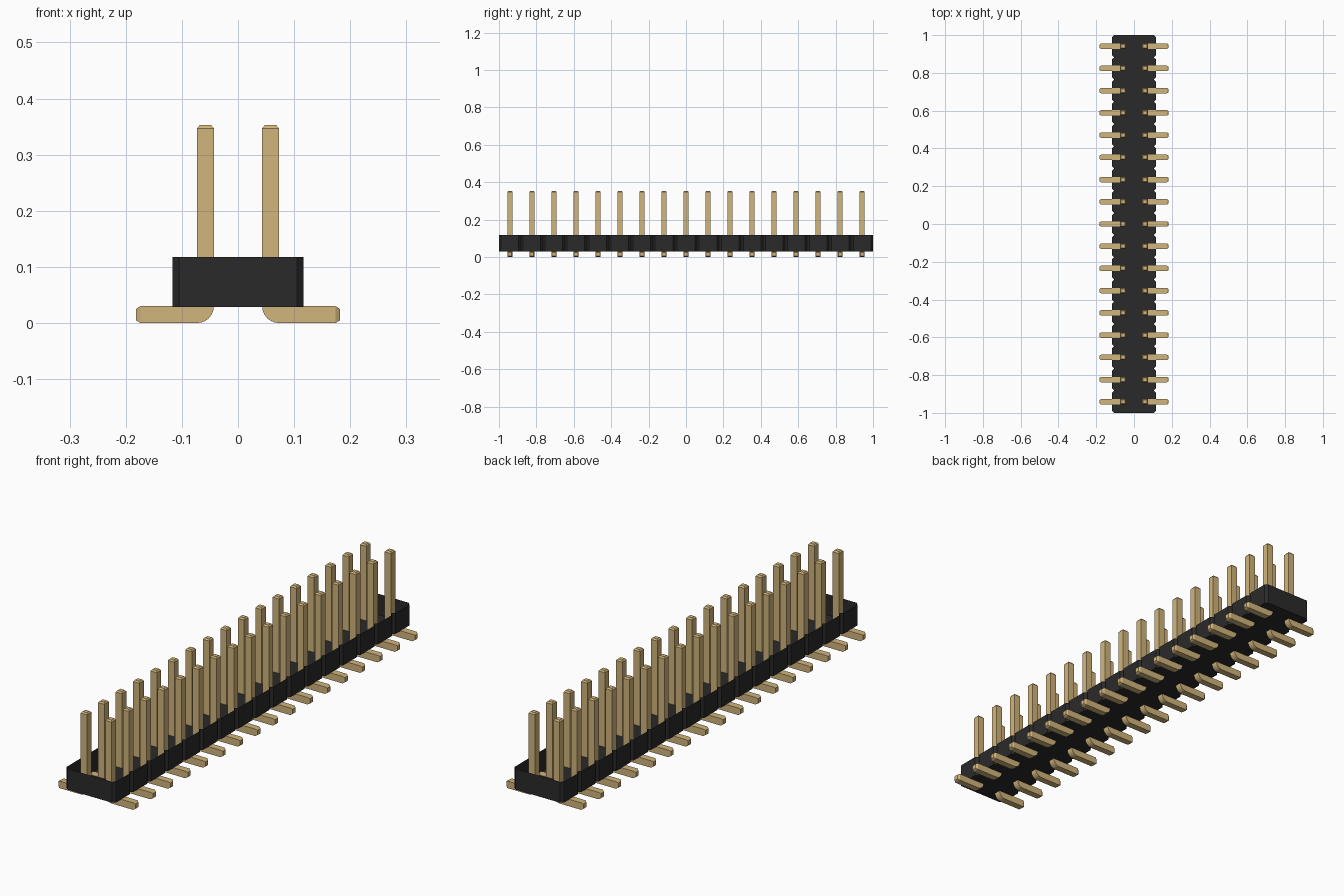
import bpy, bmesh, math

if "Cube" in bpy.data.objects:
    bpy.data.objects.remove(bpy.data.objects["Cube"], do_unlink=True)

COUNT = 17
PITCH = 2 / COUNT


def material(name, color):
    mat = bpy.data.materials.new(name)
    mat.use_nodes = True
    mat.diffuse_color = color
    mat.node_tree.nodes["Principled BSDF"].inputs["Base Color"].default_value = color
    return mat


def make_object(name, bm, mat):
    bmesh.ops.recalc_face_normals(bm, faces=bm.faces)
    mesh = bpy.data.meshes.new(name)
    bm.to_mesh(mesh)
    bm.free()
    mesh.materials.append(mat)
    obj = bpy.data.objects.new(name, mesh)
    bpy.context.collection.objects.link(obj)
    return obj


black = material("black plastic", (0.024, 0.023, 0.023, 1))
gold = material("pale gold metal", (0.64, 0.46, 0.2, 1))

# Housing: a tray open at the top, its sides notched between pin positions
half, notch, floor, rim = 0.117, 0.012, 0.029, 0.118
right = []
for i in range(COUNT):
    y0 = -1 + i * PITCH
    y1 = y0 + PITCH
    right += [(half - notch, y0), (half, y0 + notch), (half, y1 - notch)]
right.append((half - notch, 1))
outline = right + [(-x, y) for x, y in reversed(right)]

bm = bmesh.new()
low = [bm.verts.new((x, y, floor)) for x, y in outline]
high = [bm.verts.new((x, y, rim)) for x, y in outline]
bm.faces.new(low[::-1])
for i in range(len(outline)):
    j = (i + 1) % len(outline)
    bm.faces.new((low[i], low[j], high[j], high[i]))
make_object("housing", bm, black)

# Pin: square wire with tapered ends, bent outward into a flat foot
thick, inner, top = 0.03, 0.073, 0.353
h, taper = 0.0145, 0.005
outer = inner - thick
stations = [
    ((outer + taper, top), (inner - taper, top), h - taper),
    ((outer, top - 0.006), (inner, top - 0.006), h),
]
for k in range(7):
    a = math.radians(15 * k)
    p = (inner - thick * math.cos(a), thick - thick * math.sin(a))
    stations.append((p, (inner, thick), h))
stations += [
    ((0.174, 0), (0.174, thick), h),
    ((0.182, taper), (0.182, thick - taper), h - taper),
]

bm = bmesh.new()
y = -1 + PITCH / 2
rings = []
for p, q, w in stations:
    corners = [(p, -w), (q, -w), (q, w), (p, w)]
    rings.append([bm.verts.new((c[0], y + d, c[1])) for c, d in corners])
for a, b in zip(rings, rings[1:]):
    for i in range(4):
        j = (i + 1) % 4
        bm.faces.new((a[i], a[j], b[j], b[i]))
bm.faces.new(rings[0])
bm.faces.new(rings[-1])
bmesh.ops.remove_doubles(bm, verts=bm.verts, dist=0.0001)
pins = make_object("pins", bm, gold)

# Repeat the pin along the housing and mirror it to the other row
array = pins.modifiers.new("row", "ARRAY")
array.count = COUNT
array.use_relative_offset = False
array.use_constant_offset = True
array.constant_offset_displace = (0, PITCH, 0)
mirror = pins.modifiers.new("second row", "MIRROR")
mirror.use_axis = (True, False, False)
